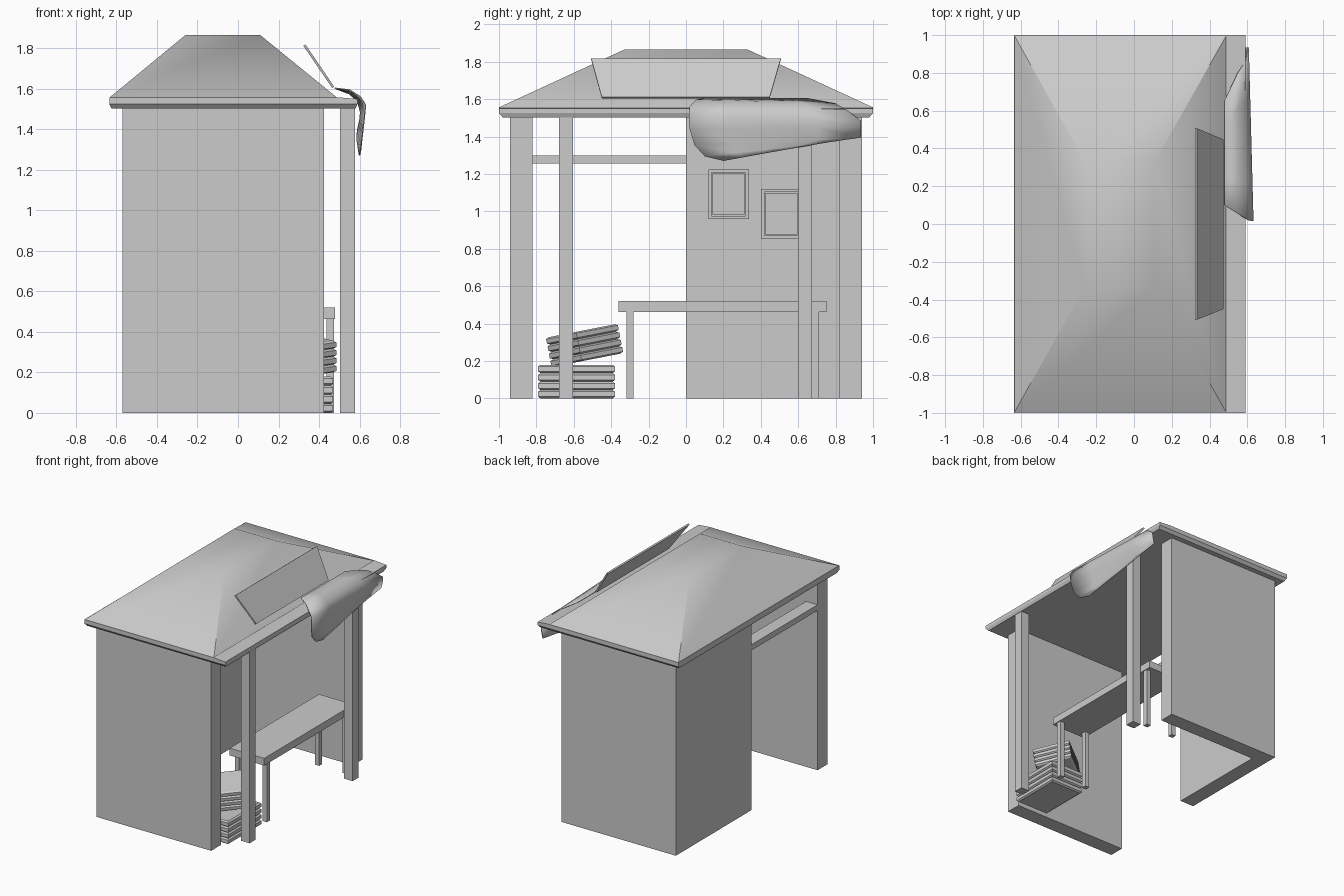
import bpy, bmesh, math
from mathutils import Matrix, Vector

if "Cube" in bpy.data.objects:
    bpy.data.objects.remove(bpy.data.objects["Cube"])


def mesh_object(name, verts, faces, smooth=None):
    me = bpy.data.meshes.new(name)
    me.from_pydata(verts, [], faces)
    bm = bmesh.new()
    bm.from_mesh(me)
    bmesh.ops.recalc_face_normals(bm, faces=bm.faces)
    bm.to_mesh(me)
    bm.free()
    ob = bpy.data.objects.new(name, me)
    bpy.context.collection.objects.link(ob)
    if smooth:
        bpy.ops.object.select_all(action='DESELECT')
        ob.select_set(True)
        bpy.context.view_layer.objects.active = ob
        bpy.ops.object.shade_smooth_by_angle(angle=math.radians(smooth))
    return ob


def loft(name, loops, smooth=None):
    """Closed solid through rectangles (x0, x1, y0, y1, z)."""
    verts, faces = [], []
    for x0, x1, y0, y1, z in loops:
        verts += [(x0, y0, z), (x1, y0, z), (x1, y1, z), (x0, y1, z)]
    for i in range(len(loops) - 1):
        for j in range(4):
            a, b = 4 * i + j, 4 * i + (j + 1) % 4
            faces.append((a, b, b + 4, a + 4))
    n = len(verts)
    faces += [(3, 2, 1, 0), (n - 4, n - 3, n - 2, n - 1)]
    return mesh_object(name, verts, faces, smooth)


def box(name, x0, x1, y0, y1, z0, z1):
    return loft(name, [(x0, x1, y0, y1, z0), (x0, x1, y0, y1, z1)])


# Walls: one U-shaped plan, left side only half closed
plan = [(0.425, 0.94), (-0.57, 0.94), (-0.57, 0.0), (-0.45, 0.0), (-0.45, 0.82), (0.425, 0.82)]
n = len(plan)
mesh_object("back_and_side_wall",
            [(x, y, 0) for x, y in plan] + [(x, y, 1.51) for x, y in plan],
            [tuple(range(n)), tuple(range(n, 2 * n))]
            + [(i, (i + 1) % n, (i + 1) % n + n, i + n) for i in range(n)])
box("front_wall", -0.57, 0.425, -0.94, -0.82, 0, 1.51)
box("side_opening_rail", -0.57, -0.47, -0.82, 0.0, 1.255, 1.30)

# Roof: eave slab and hipped top
loft("roof_eaves", [(-0.625, 0.58, -0.98, 0.98, 1.503), (-0.635, 0.59, -1, 1, 1.525),
                    (-0.635, 0.59, -1, 1, 1.55), (-0.635, 0.49, -1, 1, 1.558)])
loft("roof_hip", [(-0.635, 0.49, -1, 1, 1.556), (-0.26, 0.11, -0.33, 0.33, 1.865)], 45)

# Porch posts
for label, y in (("front", -0.642), ("back", 0.637)):
    box(label + "_post", 0.503, 0.577, y - 0.037, y + 0.037, 0, 1.51)

# Table with four legs
box("table_top", 0.18, 0.48, -0.36, 0.75, 0.463, 0.52)
for i, x in enumerate((0.215, 0.455)):
    for j, y in enumerate((-0.30, 0.693)):
        box(f"table_leg_{i}{j}", x - 0.019, x + 0.019, y - 0.019, y + 0.019, 0, 0.465)


# Stacked slatted crates
def crate(name, sx, sy, layer, matrix):
    loops = []
    for k in range(4):
        z = k * layer
        for t, inset in ((0.0, 0.012), (0.2, 0), (0.8, 0), (1.0, 0.012)):
            loops.append((-sx / 2 + inset, sx / 2 - inset, -sy / 2 + inset, sy / 2 - inset,
                          z + layer * t * 0.995))
    ob = loft(name, loops)
    ob.matrix_world = matrix


crate("lower_crate", 0.29, 0.41, 0.045, Matrix.Translation((0.325, -0.585, 0)))
crate("upper_crate", 0.28, 0.28, 0.040,
      Matrix.Translation((0.29, -0.527, 0.205)) @ Matrix.Rotation(math.radians(11), 4, 'X')
      @ Matrix.Rotation(math.radians(36), 4, 'Z'))

# Picture frames on the inside of the side wall
for k, (y, z) in enumerate(((0.228, 1.092), (0.51, 0.987))):
    w, h, b = 0.108, 0.133, 0.017
    box(f"picture_{k}", -0.452, -0.44, y - w + b + 0.006, y + w - b - 0.006,
        z - h + b + 0.006, z + h - b - 0.006)
    for s, side in ((-1, "low"), (1, "high")):
        yc, zc = y + s * (w - b / 2), z + s * (h - b / 2)
        box(f"frame_{k}_{side}_stile", -0.452, -0.43, yc - b / 2, yc + b / 2, z - h, z + h)
        box(f"frame_{k}_{side}_rail", -0.452, -0.43, y - w + b, y + w - b, zc - b / 2, zc + b / 2)

# Leaning sign board above the eave
sign = mesh_object("sign_board", [(0.47, -0.45, 1.607), (0.47, 0.447, 1.607),
                                  (0.328, 0.507, 1.815), (0.328, -0.507, 1.815)], [(0, 1, 2, 3)])
m = sign.modifiers.new("thickness", 'SOLIDIFY')
m.thickness, m.offset = 0.012, 0

# Cloth draped over the eave: (x, start y, start z, end x, end y, end z)
rows = [(0.478, 0.10, 1.603, 0.478, 0.65, 1.603), (0.55, 0.055, 1.595, 0.55, 0.80, 1.575),
        (0.605, 0.02, 1.56, 0.59, 0.86, 1.54), (0.63, 0.015, 1.52, 0.605, 0.935, 1.485),
        (0.622, 0.02, 1.44, 0.602, 0.935, 1.45), (0.612, 0.045, 1.355, 0.59, 0.935, 1.395),
        (0.605, 0.10, 1.295, 0.588, 0.76, 1.37), (0.60, 0.20, 1.27, 0.588, 0.60, 1.343)]
cols = 5
verts = [tuple(Vector(r[:3]).lerp(Vector(r[3:]), c / (cols - 1))) for r in rows for c in range(cols)]
faces = [(i * cols + c, i * cols + c + 1, (i + 1) * cols + c + 1, (i + 1) * cols + c)
         for i in range(len(rows) - 1) for c in range(cols - 1)]
cloth = mesh_object("draped_cloth", verts, faces, 40)
m = cloth.modifiers.new("thickness", 'SOLIDIFY')
m.thickness, m.offset = 0.006, 0
